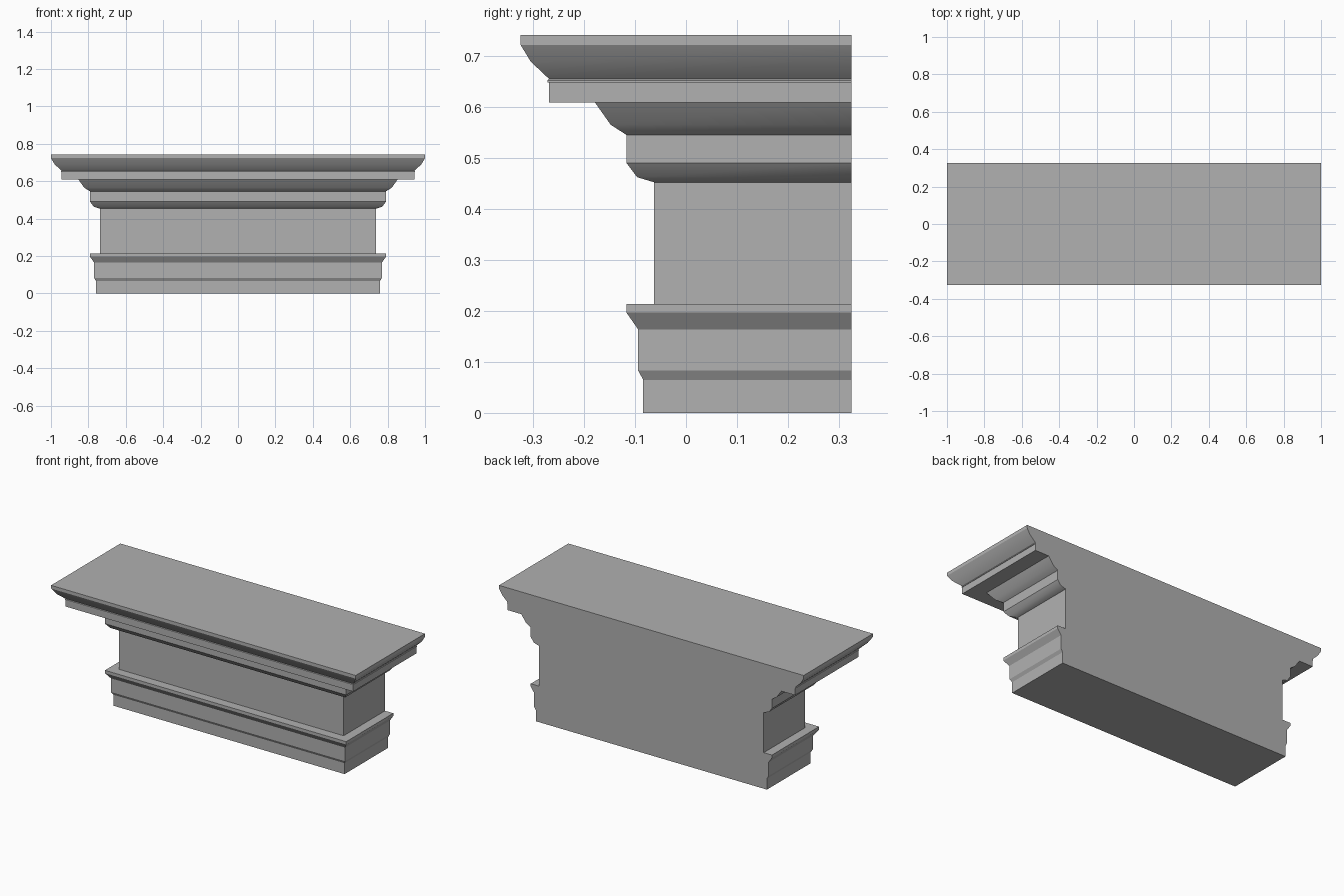
import bpy, bmesh

if "Cube" in bpy.data.objects:
    bpy.data.objects.remove(bpy.data.objects["Cube"])

BACK = 0.325  # flat wall side

stone = bpy.data.materials.new("grey_stone")
stone.diffuse_color = (0.44, 0.44, 0.44, 1)
stone.use_nodes = True
stone.node_tree.nodes["Principled BSDF"].inputs["Base Color"].default_value = stone.diffuse_color


def ring(bm, y, z):
    """Three-sided mitred outline whose front sits at y, with the back on the wall."""
    h = 0.675 - y
    return [bm.verts.new(p) for p in ((-h, BACK, z), (-h, y, z), (h, y, z), (h, BACK, z))]


def moulding(name, profile, smooth=(), top=False, bottom=False):
    """Sweep a (y, z) profile round the front and sides; smooth lists rounded profile points."""
    bm = bmesh.new()
    rings = [ring(bm, y, z) for y, z in profile]
    for i, (lo, hi) in enumerate(zip(rings, rings[1:])):
        for k in range(3):
            f = bm.faces.new((lo[k], lo[k + 1], hi[k + 1], hi[k]))
            f.smooth = i in smooth or i + 1 in smooth
    # flat back following the silhouette
    bm.faces.new([r[3] for r in reversed(rings)] + [r[0] for r in rings])
    if top:
        bm.faces.new(rings[-1])
    if bottom:
        bm.faces.new(rings[0][::-1])
    # every edge is crisp except those along rounded profile points
    soft = {frozenset((rings[i][k], rings[i][k + 1])) for i in smooth for k in range(3)}
    for e in bm.edges:
        e.smooth = frozenset(e.verts) in soft
    mesh = bpy.data.meshes.new(name)
    bm.to_mesh(mesh)
    bm.free()
    mesh.materials.append(stone)
    obj = bpy.data.objects.new(name, mesh)
    bpy.context.collection.objects.link(obj)
    return obj


# stepped lower band with its projecting ledge
moulding("architrave", [
    (-0.084, 0), (-0.084, 0.065), (-0.094, 0.083), (-0.094, 0.164),
    (-0.117, 0.197), (-0.117, 0.214), (-0.063, 0.214)], bottom=True)

# plain middle band
moulding("frieze", [(-0.063, 0.214), (-0.063, 0.453)])

# small rounded bed moulding, fillet and larger rounded moulding
moulding("bed_moulding", [
    (-0.063, 0.453), (-0.096, 0.463), (-0.117, 0.491), (-0.117, 0.546),
    (-0.148, 0.566), (-0.179, 0.61)], smooth=(1, 4))

# overhanging slab with a thin bead, and flared crown
moulding("cornice", [
    (-0.179, 0.61), (-0.269, 0.61), (-0.269, 0.649), (-0.272, 0.649),
    (-0.272, 0.653), (-0.269, 0.656), (-0.305, 0.69), (-0.325, 0.723),
    (-0.325, 0.742)], smooth=(6,), top=True)
